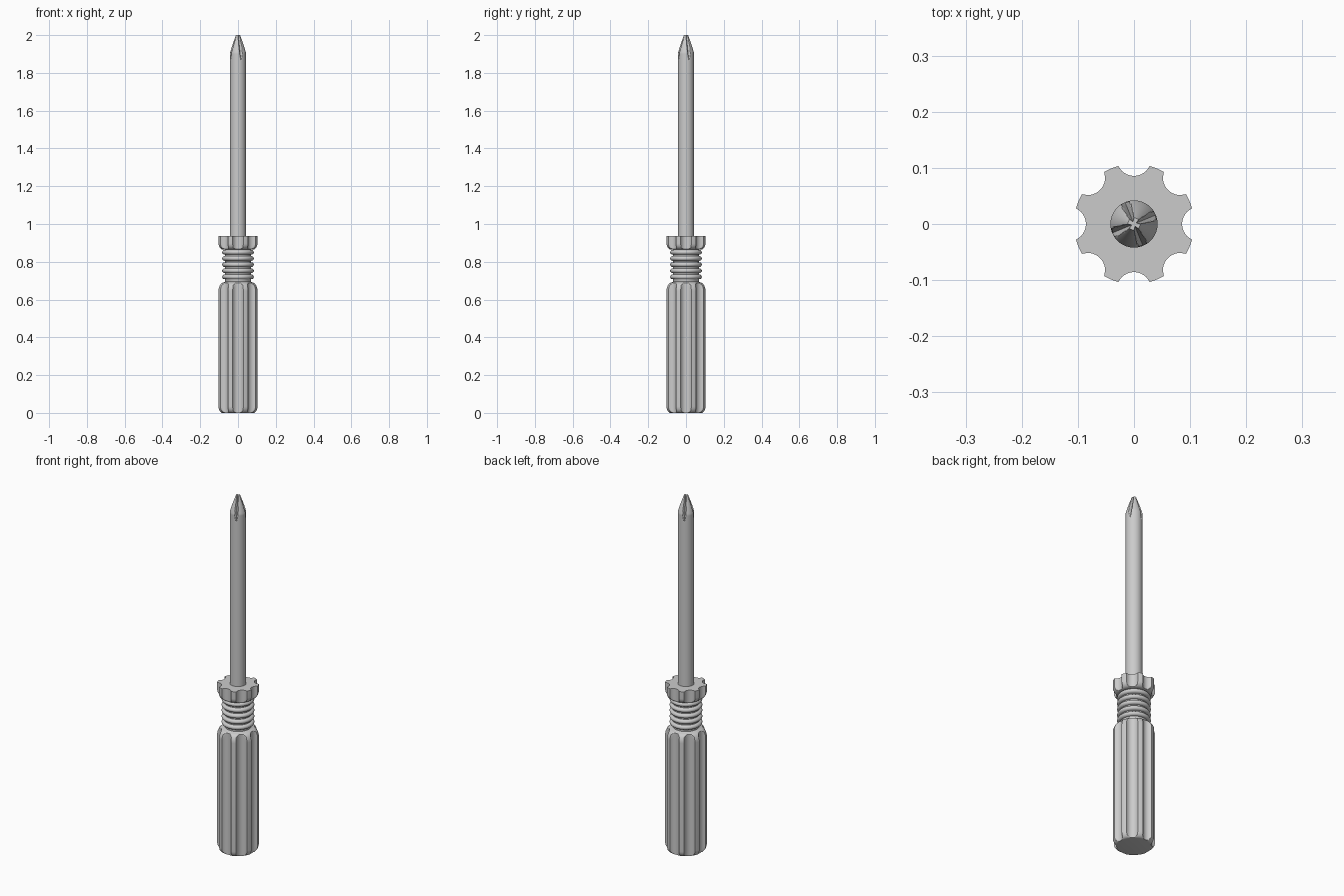
import bpy, bmesh
from math import sin, cos, pi, radians, sqrt

cube = bpy.data.objects.get("Cube")
if cube:
    bpy.data.objects.remove(cube, do_unlink=True)

grey = bpy.data.materials.new("plain grey")
grey.use_nodes = True
grey.diffuse_color = (0.6, 0.6, 0.6, 1)
grey.node_tree.nodes["Principled BSDF"].inputs["Base Color"].default_value = (0.6, 0.6, 0.6, 1)


def loft(name, angles, profile, section):
    """Skin rings whose radius is section(angle, z, outer radius)."""
    bm = bmesh.new()
    rings = []
    for r, z in profile:
        radii = [section(a, z, r) for a in angles]
        rings.append([bm.verts.new((q * cos(a), q * sin(a), z)) for q, a in zip(radii, angles)])
    n = len(angles)
    for low, high in zip(rings, rings[1:]):
        for i in range(n):
            j = (i + 1) % n
            bm.faces.new((low[i], low[j], high[j], high[i]))
    bm.faces.new(rings[0][::-1])
    bm.faces.new(rings[-1])
    mesh = bpy.data.meshes.new(name)
    bm.to_mesh(mesh)
    bm.free()
    mesh.materials.append(grey)
    obj = bpy.data.objects.new(name, mesh)
    bpy.context.collection.objects.link(obj)
    bpy.ops.object.select_all(action="DESELECT")
    obj.select_set(True)
    bpy.context.view_layer.objects.active = obj
    bpy.ops.object.shade_smooth_by_angle(angle=radians(32))
    return obj


def round_corner(r, z, dr, dz, start, end, steps=8):
    """Quarter ellipse around (r, z), as profile points."""
    span = [radians(start + (end - start) * i / steps) for i in range(steps + 1)]
    return [(r + dr * cos(t), z + dz * sin(t)) for t in span]


# Fluted handle: eight scallops, with rings placed exactly on the scallop edges
R, CENTRE, CUT = 0.107, 0.117, 0.0312
FLUTES = 8
edge = 0.5 * 0.565


def scallop(a, z, r):
    step = 2 * pi / FLUTES
    a = (a + step / 2) % step - step / 2
    inside = CUT ** 2 - (CENTRE * sin(a)) ** 2
    if inside <= 0:
        return r
    return min(r, CENTRE * cos(a) - sqrt(inside))


# Scallop angles are dense in the hollow and sparse on the land
def land_edge():
    c = (R ** 2 + CENTRE ** 2 - CUT ** 2) / (2 * R * CENTRE)
    return sqrt(1 - c * c) * (1 + (1 - c) / 3)


edge = land_edge()
flute_angles = []
for k in range(FLUTES):
    mid = k * 2 * pi / FLUTES
    flute_angles += [mid - edge + 2 * edge * i / 14 for i in range(15)]
    land = 2 * pi / FLUTES - 2 * edge
    flute_angles += [mid + edge + land * i / 4 for i in range(1, 4)]

grip = round_corner(0.082, 0.035, 0.025, 0.035, -90, 0)
grip += round_corner(0.077, 0.645, 0.030, 0.045, 0, 90)
grip += [(0.068, 0.695), (0.068, 0.703)]

# Ribbed neck: five rounded rings
for k in range(5):
    grip += round_corner(0.070, 0.720 + 0.0325 * k, 0.014, 0.0125, -90, 90)
grip += [(0.068, 0.864)]

# Collar: rounded below, flat on top
grip += round_corner(0.077, 0.897, 0.030, 0.033, -90, 0)
grip += [(R, 0.937)]
loft("handle", flute_angles, grip, scallop)

# Shaft with a four-groove cross tip
GROOVE_START, TOP, SLOPE = 1.865, 2.0, 0.6
blade_angles = [radians(22.5) + 2 * pi * i / 96 for i in range(96)]


def cross_groove(a, z, r):
    if z < GROOVE_START:
        return r
    a = (a - radians(22.5) + pi / 4) % (pi / 2) - pi / 4
    t = (z - GROOVE_START) / (TOP - GROOVE_START)
    floor = 0.042 + (0.004 - 0.042) * t ** 0.85
    spread = cos(a) - abs(sin(a)) / SLOPE
    return min(r, floor / spread) if spread > 0.01 else r


blade = [(0.042, 0.92), (0.042, GROOVE_START - 0.001)]
for i in range(28):
    z = GROOVE_START + (TOP - GROOVE_START) * i / 27
    t = max(0, (z - 1.905) / (TOP - 1.905))
    blade.append((0.042 - 0.031 * t ** 1.15, z))
loft("shaft", blade_angles, blade, cross_groove)
